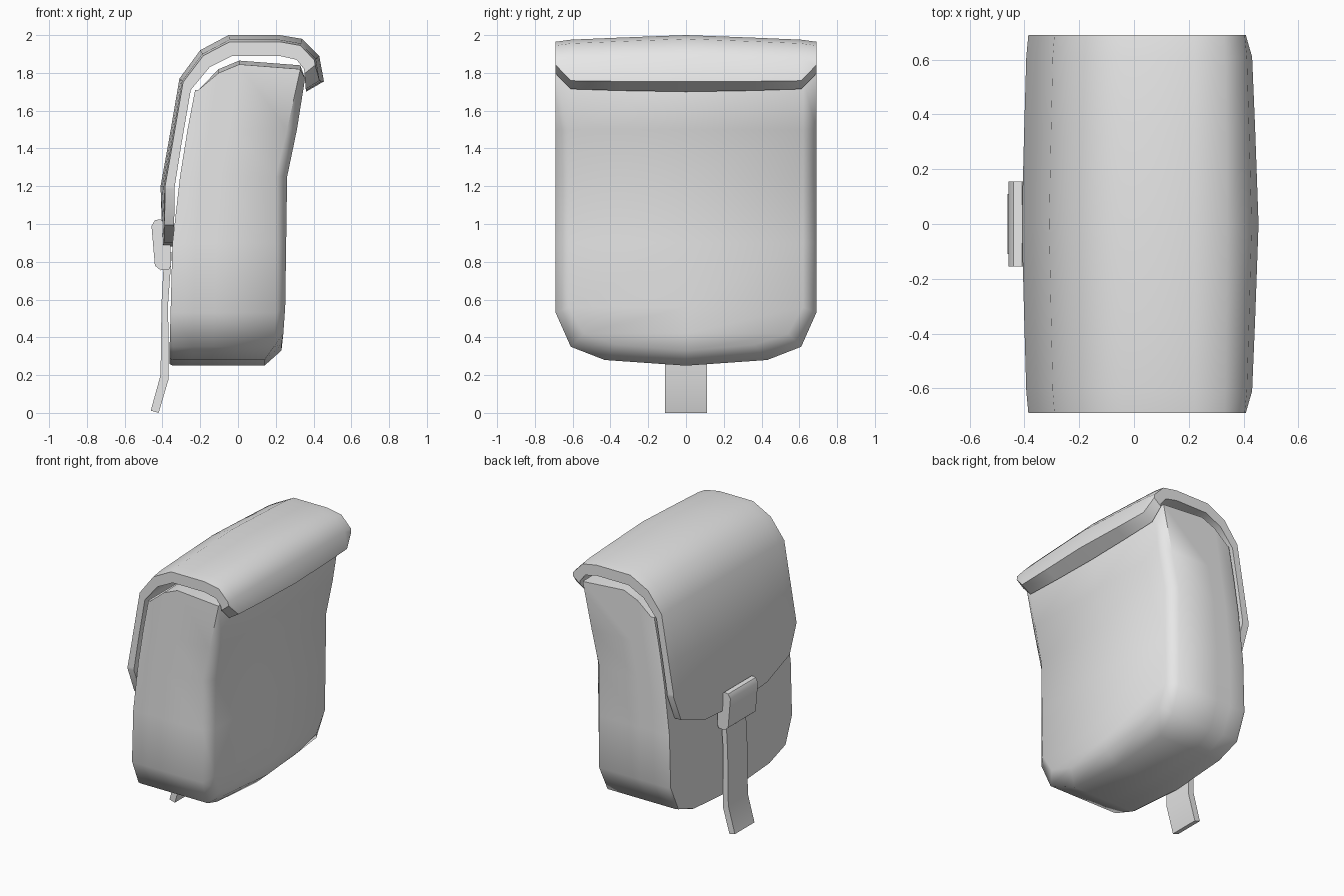
import bpy, bmesh, math

if "Cube" in bpy.data.objects:
    bpy.data.objects.remove(bpy.data.objects["Cube"], do_unlink=True)

grey = bpy.data.materials.new("plain grey")
grey.use_nodes = True
grey.diffuse_color = (0.8, 0.8, 0.8, 1)
grey.node_tree.nodes["Principled BSDF"].inputs["Base Color"].default_value = (0.8, 0.8, 0.8, 1)


def finish(name, bm, angle):
    """Turn a bmesh into a named, smooth shaded object."""
    bmesh.ops.remove_doubles(bm, verts=bm.verts, dist=0.0005)
    bmesh.ops.recalc_face_normals(bm, faces=bm.faces)
    mesh = bpy.data.meshes.new(name)
    bm.to_mesh(mesh)
    bm.free()
    mesh.materials.append(grey)
    ob = bpy.data.objects.new(name, mesh)
    bpy.context.collection.objects.link(ob)
    bpy.ops.object.select_all(action="DESELECT")
    ob.select_set(True)
    bpy.context.view_layer.objects.active = ob
    bpy.ops.object.shade_smooth_by_angle(angle=math.radians(angle))
    return ob


def lerp(a, b, t):
    return a + (b - a) * t


def along(path, t):
    """Point on a polyline at a fractional index."""
    i = min(int(t), len(path) - 2)
    return [lerp(a, b, t - i) for a, b in zip(path[i], path[i + 1])]


def grid(bm, rows):
    """Skin a table of points with quads."""
    vs = [[bm.verts.new(p) for p in row] for row in rows]
    for a, b in zip(vs, vs[1:]):
        for i in range(len(a) - 1):
            bm.faces.new((a[i], a[i + 1], b[i + 1], b[i]))


def extrude_y(name, profile, half):
    """Extrude an x-z outline evenly to both sides of y = 0."""
    bm = bmesh.new()
    face = bm.faces.new([bm.verts.new((x, -half, z)) for x, z in profile])
    new = bmesh.ops.extrude_face_region(bm, geom=[face])["geom"]
    bmesh.ops.translate(bm, vec=(0, 2 * half, 0),
                        verts=[v for v in new if isinstance(v, bmesh.types.BMVert)])
    return finish(name, bm, 40)


# Bag body: rows of half width, height, front x, rim x, back height, back x
ROWS = [(0.43, 0.28, -0.345, 0.14, 0.36, 0.23),
        (0.61, 0.35, -0.345, 0.19, 0.42, 0.24),
        (0.69, 0.53, -0.34, 0.20, 0.56, 0.25),
        (0.69, 0.90, -0.33, 0.20, 0.90, 0.255),
        (0.69, 1.25, -0.29, 0.20, 1.25, 0.26),
        (0.69, 1.50, -0.25, 0.26, 1.50, 0.312),
        (0.69, 1.71, -0.21, 0.33, 1.77, 0.355)]
TOP = len(ROWS) - 1


def body_layer(kind, frac=0.0, top_z=1.71):
    """Points of one cross layer, each row holding left, centre and right."""
    out = []
    for i, (w, z, fx, rx, bz, bx) in enumerate(ROWS):
        if kind == "front":
            x, z, w = fx - 0.017, z + (0.008 if i == 0 else 0), w - 0.008
        elif kind == "back":
            x, z, w = bx, bz, w - 0.07
        else:
            x = lerp(fx, rx, frac)
        if i == TOP and kind == "mid":
            z = top_z
        centre = z + (-0.03 if i == 0 else 0.02 if i == TOP and frac > 0 else 0)
        out.append([(x, -w, z), (x, 0, centre), (x, w, z)])
    return out


def outline(layer):
    left = [r[0] for r in layer]
    right = [r[2] for r in layer]
    loop = [layer[0][1]] + right + [layer[-1][1]] + left[::-1]
    return loop + loop[:1]


layers = [body_layer("front"), body_layer("mid", 0, 1.71), body_layer("mid", 0.2, 1.80),
          body_layer("mid", 0.4, 1.845), body_layer("mid", 1, 1.82), body_layer("back")]
bm = bmesh.new()
grid(bm, [outline(l) for l in layers])
grid(bm, layers[0])
grid(bm, layers[-1])
finish("bag_body", bm, 55)

# Cover flap: outer and inner side paths over the top, rounded at the corners
OUTER = [(-0.40, 0.88), (-0.41, 1.20), (-0.37, 1.42), (-0.31, 1.77), (-0.20, 1.92),
         (-0.05, 2.0), (0.22, 2.0), (0.34, 1.98), (0.43, 1.89), (0.455, 1.755)]
INNER = [(-0.34, 0.88), (-0.335, 1.20), (-0.30, 1.42), (-0.25, 1.71), (-0.15, 1.83),
         (-0.03, 1.89), (0.22, 1.89), (0.31, 1.87), (0.35, 1.82), (0.36, 1.70)]
# Columns: y, path start, path end, thinning towards the sides
HALF = [(0.0, 0.0, 9.0, 0.0), (0.35, 0.06, 8.95, 0.12),
        (0.61, 0.36, 8.88, 0.22), (0.69, 0.95, 8.2, 0.32)]
COLS = [(-y, a, b, s) for y, a, b, s in HALF[:0:-1]] + HALF
outer, inner = [], []
for y, start, end, thin in COLS:
    col_o, col_i = [], []
    for t in [start] + list(range(1, 9)) + [end]:
        (ox, oz), (ix, iz) = along(OUTER, t), along(INNER, t)
        col_o.append((lerp(ox, ix, thin), y, lerp(oz, iz, thin)))
        col_i.append((ix, y, iz))
    outer.append(col_o)
    inner.append(col_i)
bm = bmesh.new()
grid(bm, outer)
grid(bm, inner)
grid(bm, [outer[0], inner[0]])
grid(bm, [outer[-1], inner[-1]])
for end in (0, -1):
    grid(bm, [[c[end] for c in outer], [c[end] for c in inner]])
finish("cover_flap", bm, 45)

# Closing strap hanging down, and the loop it passes through
extrude_y("closing_strap", [(-0.39, 0.85), (-0.405, 0.58), (-0.41, 0.20), (-0.462, 0.012),
                            (-0.42, 0.0), (-0.367, 0.18), (-0.37, 0.58), (-0.35, 0.85)], 0.11)
extrude_y("strap_loop", [(-0.458, 0.99), (-0.44, 1.02), (-0.41, 1.025), (-0.36, 0.97),
                         (-0.355, 0.78), (-0.365, 0.76), (-0.41, 0.755), (-0.44, 0.78)], 0.155)
